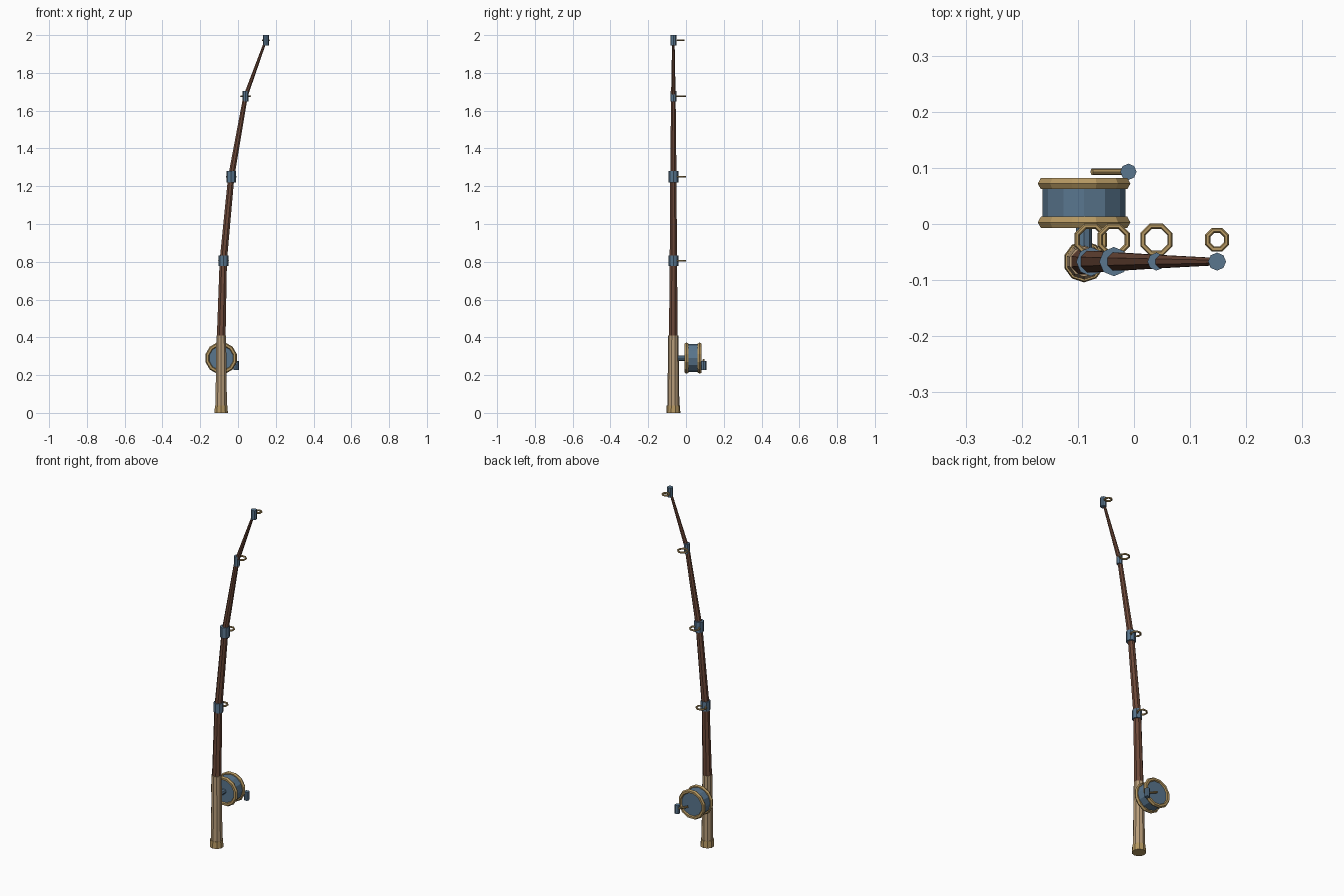
import bpy, bmesh, math
from mathutils import Vector, Matrix

if "Cube" in bpy.data.objects:
    bpy.data.objects.remove(bpy.data.objects["Cube"])


def material(name, rgb):
    m = bpy.data.materials.new(name)
    m.diffuse_color = (*rgb, 1)
    m.use_nodes = True
    m.node_tree.nodes["Principled BSDF"].inputs["Base Color"].default_value = m.diffuse_color
    return m


WOOD = material("dark_wood", (0.15, 0.065, 0.04))
CORK = material("cork", (0.47, 0.33, 0.19))
BRASS = material("brass", (0.46, 0.31, 0.12))
STEEL = material("blue_steel", (0.10, 0.18, 0.27))


def finish(name, bm, mat):
    bmesh.ops.recalc_face_normals(bm, faces=bm.faces)
    me = bpy.data.meshes.new(name)
    bm.to_mesh(me)
    bm.free()
    me.materials.append(mat)
    ob = bpy.data.objects.new(name, me)
    bpy.context.collection.objects.link(ob)
    return ob


def loft(name, sections, sides, mat):
    """Level rings (x, y, z, radius) joined into a capped tube."""
    bm = bmesh.new()
    rings = []
    for x, y, z, r in sections:
        rings.append([bm.verts.new((x + r * math.cos(a), y + r * math.sin(a), z))
                      for a in [2 * math.pi * (i + 0.5) / sides for i in range(sides)]])
    for lo, hi in zip(rings, rings[1:]):
        for i in range(sides):
            j = (i + 1) % sides
            bm.faces.new((lo[i], lo[j], hi[j], hi[i]))
    bm.faces.new(rings[0])
    bm.faces.new(rings[-1])
    return finish(name, bm, mat)


def cylinder(name, a, b, r, sides, mat):
    a, b = Vector(a), Vector(b)
    d = b - a
    rot = d.to_track_quat('Z', 'Y').to_matrix().to_4x4()
    bm = bmesh.new()
    bmesh.ops.create_cone(bm, cap_ends=True, segments=sides, radius1=r, radius2=r,
                          depth=d.length, matrix=Matrix.Translation((a + b) / 2) @ rot)
    return finish(name, bm, mat)


def torus(name, centre, major, minor, sides, minor_sides, mat, along_y=False):
    bm = bmesh.new()
    grid = []
    for i in range(sides):
        a = 2 * math.pi * (i + 0.5) / sides
        row = []
        for k in range(minor_sides):
            t = 2 * math.pi * k / minor_sides
            r, h = major + minor * math.cos(t), minor * math.sin(t)
            p = Vector((r * math.cos(a), r * math.sin(a), h))
            if along_y:
                p = Vector((p.x, p.z, p.y))
            row.append(bm.verts.new(p + Vector(centre)))
        grid.append(row)
    for i in range(sides):
        n = grid[(i + 1) % sides]
        for k in range(minor_sides):
            m = (k + 1) % minor_sides
            bm.faces.new((grid[i][k], n[k], n[m], grid[i][m]))
    return finish(name, bm, mat)


X, Y = -0.089, -0.067

# Handle and butt cap
loft("handle", [(X, Y, 0.03, 0.032), (X, Y, 0.41, 0.027)], 10, CORK)
loft("butt_cap", [(X, Y, 0, 0.037), (X, Y, 0.04, 0.035)], 10, BRASS)

# Bent tapering rod
loft("rod", [(X, Y, 0.40, 0.025), (-0.078, Y, 0.805, 0.021), (-0.036, Y, 1.25, 0.018),
             (0.04, Y, 1.677, 0.013), (0.148, Y, 1.975, 0.007)], 8, WOOD)

# Ferrules with line guides: x, z, ferrule radius, half height, ring radius
for i, (x, z, r, h, ring) in enumerate([(-0.077, 0.805, 0.026, 0.027, 0.026),
                                        (-0.036, 1.25, 0.026, 0.030, 0.026),
                                        (0.04, 1.677, 0.016, 0.028, 0.026),
                                        (0.148, 1.973, 0.016, 0.027, 0.018)], 1):
    cylinder(f"ferrule_{i}", (x, Y, z - h), (x, Y, z + h), r, 8, STEEL)
    torus(f"line_guide_{i}", (x, -0.028, z), ring, 0.005, 8, 6, BRASS)

# Reel: foot, spool and rims
Z = 0.29
cylinder("reel_foot", (X, Y, Z), (X, 0.003, Z), 0.014, 8, STEEL)
cylinder("spool", (X, 0.0, Z), (X, 0.075, Z), 0.074, 12, STEEL)
for n, y in (("inner", 0.003), ("outer", 0.072)):
    torus(f"{n}_rim", (X, y, Z), 0.074, 0.0115, 12, 6, BRASS, along_y=True)

# Crank arm and knob
cylinder("crank_arm", (-0.075, 0.093, 0.28), (-0.012, 0.093, 0.252), 0.006, 8, BRASS)
cylinder("crank_knob", (-0.01, 0.093, 0.227), (-0.01, 0.093, 0.275), 0.0145, 8, STEEL)
